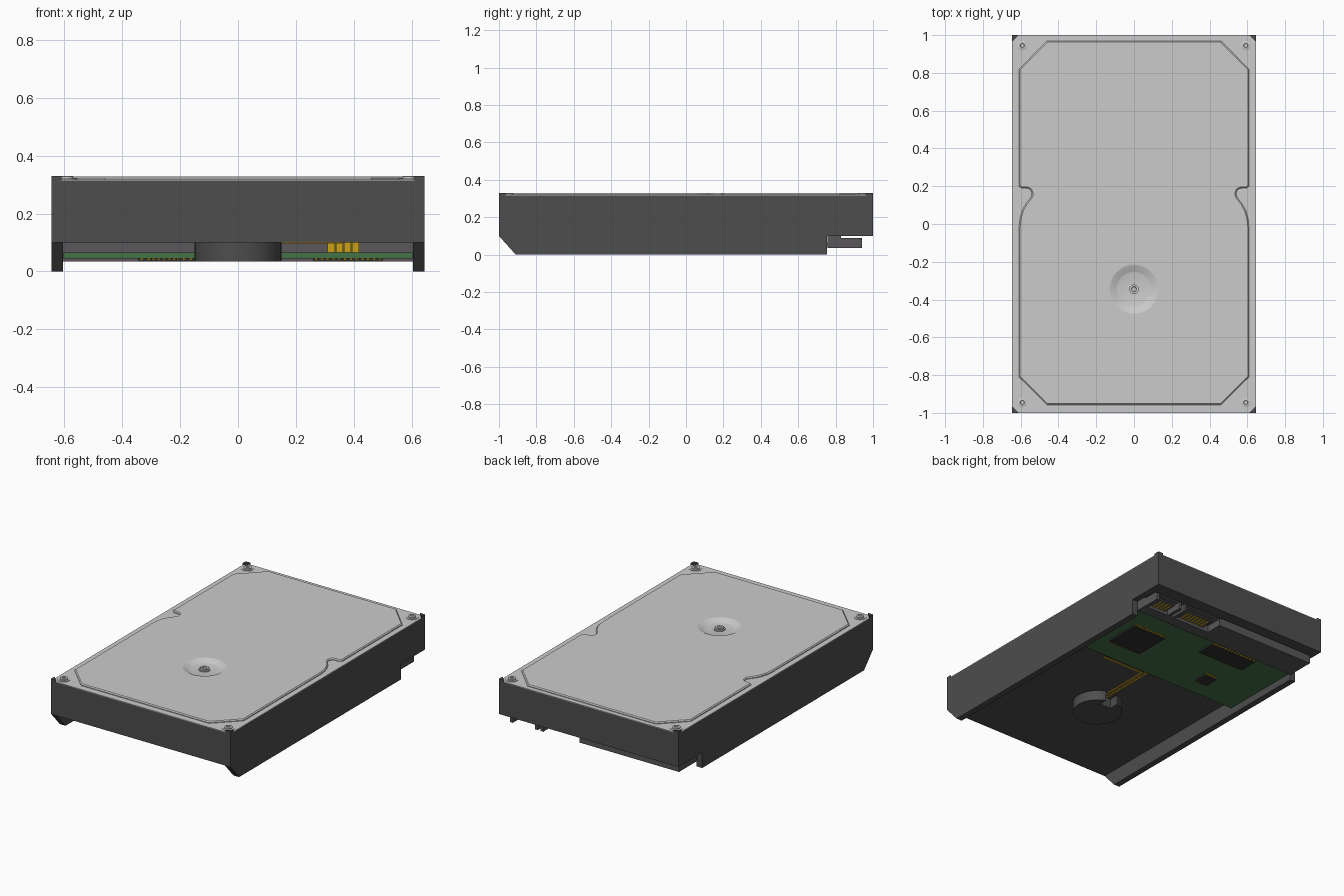
import bpy, bmesh
from math import sin, cos, pi

if "Cube" in bpy.data.objects:
    bpy.data.objects.remove(bpy.data.objects["Cube"])


def material(name, r, g, b):
    m = bpy.data.materials.new(name)
    m.diffuse_color = (r, g, b, 1)
    m.use_nodes = True
    m.node_tree.nodes["Principled BSDF"].inputs["Base Color"].default_value = m.diffuse_color
    return m


CASE = material("case_dark", 0.075, 0.075, 0.075)
PLASTIC = material("plastic", 0.1, 0.095, 0.1)
CHIP = material("chip_black", 0.03, 0.03, 0.03)
GREEN = material("board_green", 0.06, 0.17, 0.065)
GOLD = material("gold", 0.6, 0.36, 0.01)


def finish(name, bm, mat=None, smooth=False):
    bmesh.ops.recalc_face_normals(bm, faces=bm.faces)
    me = bpy.data.meshes.new(name)
    bm.to_mesh(me)
    bm.free()
    ob = bpy.data.objects.new(name, me)
    bpy.context.collection.objects.link(ob)
    if mat:
        me.materials.append(mat)
    if smooth:
        bpy.ops.object.select_all(action='DESELECT')
        ob.select_set(True)
        bpy.context.view_layer.objects.active = ob
        bpy.ops.object.shade_smooth_by_angle(angle=0.5)
    return ob


def boxes(name, specs, mat=None):
    """One object from several (x0, x1, y0, y1, z0, z1) boxes."""
    bm = bmesh.new()
    for x0, x1, y0, y1, z0, z1 in specs:
        vs = bmesh.ops.create_cube(bm, size=1)["verts"]
        for v in vs:
            v.co = (x1 if v.co.x > 0 else x0, y1 if v.co.y > 0 else y0, z1 if v.co.z > 0 else z0)
    return finish(name, bm, mat)


def prism(bm, pts, vec, rim=0):
    """Extrude a polygon along vec; rim adds a chamfer on the far end."""
    f = bm.faces.new([bm.verts.new(p) for p in pts])
    r = bmesh.ops.extrude_face_region(bm, geom=[f], use_keep_orig=True)["geom"]
    bmesh.ops.translate(bm, verts=[g for g in r if isinstance(g, bmesh.types.BMVert)], vec=vec)
    if rim:
        top = [g for g in r if isinstance(g, bmesh.types.BMFace)]
        bmesh.ops.recalc_face_normals(bm, faces=bm.faces)
        bmesh.ops.inset_region(bm, faces=top, thickness=rim, depth=rim, use_even_offset=True)


def lathe(name, profile, x, y, mat=None, seg=32):
    """Revolve (radius, z) points about a vertical axis at x, y."""
    bm = bmesh.new()
    rings = []
    for r, z in profile:
        n = seg if r else 1
        rings.append([bm.verts.new((x + r * cos(2 * pi * i / seg), y + r * sin(2 * pi * i / seg), z))
                      for i in range(n)])
    for a, b in zip(rings, rings[1:]):
        for i in range(seg):
            j = (i + 1) % seg
            vs = [a[i % len(a)], a[j % len(a)], b[j % len(b)], b[i % len(b)]]
            bm.faces.new(list(dict.fromkeys(vs)))
    return finish(name, bm, mat, True)


def cut(ob, cutter):
    m = ob.modifiers.new("cut", 'BOOLEAN')
    m.object = cutter
    m.operation = 'DIFFERENCE'
    m.solver = 'EXACT'


# Case block
body = boxes("case_body", [(-.645, .645, -1, 1, .10, .314)], CASE)

# Side rails and raised corner posts
for s, side in ((-1, "left"), (1, "right")):
    bm = bmesh.new()
    prof = [(-1, .10), (-.91, 0), (.755, 0), (.755, .10)]
    prism(bm, [(s * .605, y, z) for y, z in prof], (s * .04, 0, 0))
    finish(side + "_rail", bm, CASE)
    for t, end in ((-1, "front"), (1, "back")):
        bm = bmesh.new()
        prism(bm, [(s * .645, t, .31), (s * .61, t, .31), (s * .645, t * .965, .31)], (0, 0, .02))
        finish(f"{end}_{side}_corner_post", bm, CASE)
        # Corner screws
        lathe(f"{end}_{side}_screw",
              [(.037, .315), (.037, .321), (.024, .321), (.024, .328), (.02, .33), (.012, .33), (.010, .324), (0, .324)],
              s * .592, t * .945)

# Lid plate with clipped corners
bm = bmesh.new()
quarter = [(.645, .965), (.61, 1)]
outline = quarter + [(-x, y) for x, y in quarter[::-1]]
outline += [(-x, -y) for x, y in outline]
prism(bm, [(x, y, .314) for x, y in outline], (0, 0, .004))
plate = finish("lid_plate", bm)

# Raised lid panel with clipped corners and side notches
half = [(.46, -.957), (.609, -.81), (.609, -.02), (.604, .03), (.592, .07), (.574, .105), (.55, .135),
        (.542, .15), (.541, .166), (.547, .18), (.558, .188), (.575, .19), (.595, .19), (.609, .2),
        (.609, .82), (.46, .97)]
outline = half + [(-x, y) for x, y in half[::-1]]
bm = bmesh.new()
prism(bm, [(x, y, .317) for x, y in outline], (0, 0, .006), rim=.006)
panel = finish("lid_panel", bm)

# Spindle dish in the lid, with its hidden cutter
cutter = lathe("dish_cutter", [(0, .304), (.13, .304), (.13, .36), (0, .36)], 0, -.345, seg=48)
cutter.hide_render = True
cutter.hide_viewport = True
for ob in (body, plate, panel):
    cut(ob, cutter)
lathe("spindle_dish", [(.13, .329), (.125, .328), (.095, .312), (.088, .31), (0, .31)], 0, -.345, seg=48)
lathe("spindle_screw", [(.034, .309), (.034, .317), (.025, .317), (.025, .325), (.014, .325), (.012, .319), (0, .319)],
      0, -.345)

# Motor hub underneath, with a slot for the ribbon
hub = lathe("motor_hub", [(0, .12), (.15, .12), (.15, .035), (0, .035)], 0, -.345, CASE, 48)
slot = boxes("hub_slot_cutter", [(-.03, .05, -.26, -.1, .0, .098)])
slot.hide_render = True
slot.hide_viewport = True
cut(hub, slot)

# Flat ribbon traces and contacts
specs = []
for i in range(2):
    o = .025 * i
    specs += [(o, o + .012, -.26, .142 - o, .097, .101), (o, .36 - o, .13 - o, .142 - o, .097, .101)]
boxes("motor_ribbon", specs, GOLD)
boxes("ribbon_contacts", [(.31 + .028 * i, .335 + .028 * i, .17, .22, .065, .101) for i in range(4)], GOLD)

# Circuit board and chips
boxes("circuit_board", [(-.603, .603, .2, .78, .045, .065)], GREEN)
for n, (x, y, w, d, k) in enumerate(((.38, .48, .24, .24, 12), (-.175, .67, .34, .12, 14), (-.256, .373, .09, .09, 5))):
    boxes(f"chip_{n + 1}", [(x - w / 2, x + w / 2, y - d / 2, y + d / 2, .034, .046)], CHIP)
    step = w / k
    boxes(f"chip_{n + 1}_pins",
          [(x - w / 2 + step * (i + .25), x - w / 2 + step * (i + .75), y + s * d / 2 - .015, y + s * d / 2 + .015,
            .040, .046) for i in range(k) for s in (-1, 1)], GOLD)

# Rear connector bar with two open sockets
boxes("connector_bar", [(-.608, .608, .757, .83, .035, .10), (-.608, .09, .82, .94, .035, .09)], PLASTIC)
boxes("connector_sockets",
      [(.09, .608, .82, .93, .08, .09)]
      + [(x, x + .02, .82, .94, .035, .085) for x in (.09, .37, .41, .588)]
      + [(.15, .35, .82, .92, .055, .065), (.45, .57, .82, .92, .055, .065)], PLASTIC)
boxes("connector_pins", [(.17 + .025 * i, .18 + .025 * i, .82, .91, .052, .056) for i in range(7)]
      + [(.465 + .025 * i, .475 + .025 * i, .82, .91, .052, .056) for i in range(4)], GOLD)
